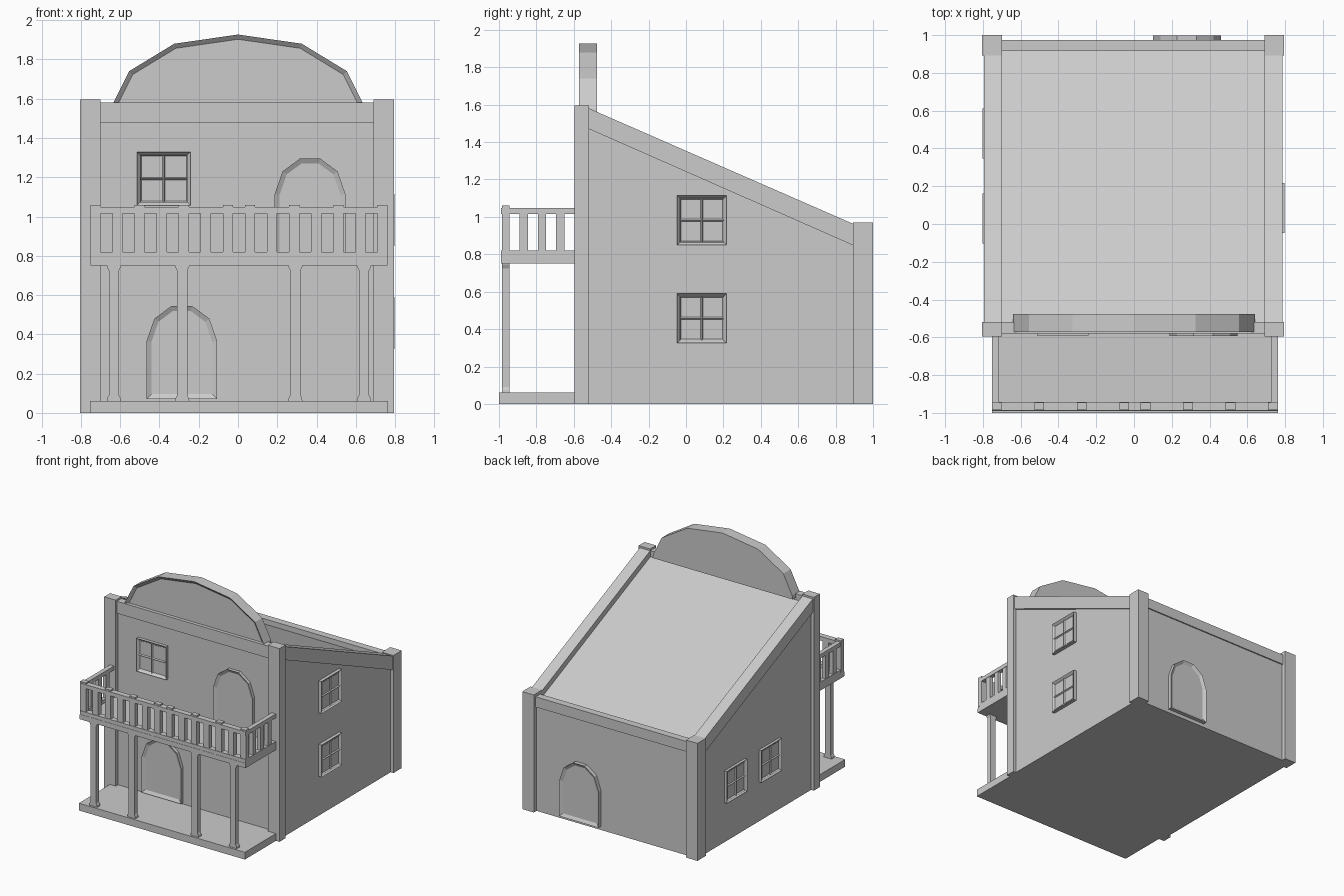
import bpy, bmesh, math
from mathutils import Matrix

if "Cube" in bpy.data.objects:
    bpy.data.objects.remove(bpy.data.objects["Cube"])

CX = -0.005   # house centre line
BX = 0.005    # balcony centre line


def finish(name, bm, loc=(0, 0, 0), rot=0.0):
    me = bpy.data.meshes.new(name)
    bm.to_mesh(me)
    bm.free()
    ob = bpy.data.objects.new(name, me)
    ob.location = loc
    ob.rotation_euler[2] = rot
    bpy.context.collection.objects.link(ob)
    return ob


def box(name, x0, x1, y0, y1, z0, z1):
    return prism(name, [(x0, z0), (x1, z0), (x1, z1), (x0, z1)], 'y', y0, y1)


def prism(name, pts, axis, a, b, rim=0.0, recess=0.0, loc=(0, 0, 0), rot=0.0):
    """Extrude a profile along x or y; optionally sink a panel in the -y face."""
    bm = bmesh.new()
    pos = (lambda u, v, w: (w, u, v)) if axis == 'x' else (lambda u, v, w: (u, w, v))
    ends = [[bm.verts.new(pos(u, v, w)) for u, v in pts] for w in (a, b)]
    front = bm.faces.new(ends[0])
    bm.faces.new(ends[1][::-1])
    n = len(pts)
    for i in range(n):
        j = (i + 1) % n
        bm.faces.new((ends[0][i], ends[1][i], ends[1][j], ends[0][j]))
    bmesh.ops.recalc_face_normals(bm, faces=bm.faces)
    if rim:
        bmesh.ops.inset_region(bm, faces=[front], thickness=rim, use_even_offset=True)
        bmesh.ops.translate(bm, verts=front.verts, vec=(0, recess, 0))
    return finish(name, bm, loc, rot)


def mirrored(half):
    return half + [(-x, z) for x, z in reversed(half) if x > 0]


def door(name, loc, height, rot=0.0):
    h = height
    arch = mirrored([(0.18, 0), (0.18, h - 0.18), (0.14, h - 0.065), (0.052, h)])
    prism(name, arch, 'y', -0.027, 0.02, 0.025, 0.014, loc, rot)


def window(name, loc, size, rot=0.0):
    s = size / 2
    prism(name + "_frame", [(-s, -s), (s, -s), (s, s), (-s, s)], 'y', -0.026, 0.02,
          0.014, 0.016, loc, rot)
    bm = bmesh.new()
    bmesh.ops.create_grid(bm, x_segments=2, y_segments=2, size=s - 0.015,
                          matrix=Matrix.Translation((0, -0.02, 0)) @ Matrix.Rotation(math.pi / 2, 4, 'X'))
    bmesh.ops.inset_individual(bm, faces=bm.faces[:], thickness=0.011, depth=-0.012)
    finish(name + "_panes", bm, loc, rot)


# House body with sloping roof
prism("house_body", [(-0.565, 0), (0.965, 0), (0.965, 0.88), (-0.52, 1.53), (-0.565, 1.53)],
      'x', CX - 0.775, CX + 0.775)

# Corner posts and sloping side parapets
for side, s in (("left", -1), ("right", 1)):
    xa, xb, xc = sorted((CX + s * 0.695, CX + s * 0.80)), sorted((CX + s * 0.695, CX + s * 0.79)), None
    box(f"front_corner_post_{side}", *xa, -0.595, -0.518, 0, 1.595)
    box(f"back_corner_post_{side}", *xa, 0.892, 1.0, 0, 0.97)
    prism(f"side_parapet_{side}", [(-0.53, 1.475), (0.90, 0.845), (0.90, 0.96), (-0.53, 1.585)],
          'x', *xb)

# Front and back parapets
box("front_parapet", CX - 0.7, CX + 0.7, -0.58, -0.52, 1.48, 1.58)
box("back_parapet", CX - 0.7, CX + 0.7, 0.915, 0.975, 0.86, 0.945)

# Curved gable sign board with a raised rim
prism("gable", mirrored([(0.64, 1.55), (0.635, 1.58), (0.555, 1.74), (0.325, 1.88), (0, 1.927)]),
      'y', -0.572, -0.477, 0.024, 0.02)

# Porch floor and its flared posts
box("porch_floor", BX - 0.758, BX + 0.758, -1.0, -0.55, 0, 0.06)
for i, x in enumerate((-0.632, -0.284, 0.292, 0.642)):
    shaft = mirrored([(0.036, 0.06), (0.034, 0.075), (0.026, 0.09), (0.026, 0.725), (0.036, 0.745), (0.036, 0.76)])
    prism(f"porch_post_{i}", shaft, 'y', -0.984, -0.945, loc=(x, 0, 0))

# Balcony floor, kerb and hand rails
box("balcony_floor", BX - 0.757, BX + 0.757, -0.99, -0.55, 0.75, 0.79)
for level, z0, z1 in (("kerb", 0.785, 0.82), ("hand_rail", 1.015, 1.048)):
    box(f"balcony_{level}_front", BX - 0.757, BX + 0.757, -0.988, -0.942, z0, z1)
    for s in (-1, 1):
        x0, x1 = sorted((BX + s * 0.72, BX + s * 0.757))
        box(f"balcony_{level}_side", x0, x1, -0.945, -0.56, z0, z1)

# Balusters: some stand proud of the hand rail
proud = (0, 2, 4, 6, 7, 9, 11, 13)
for i in range(14):
    x = BX + (i - 6.5) * 0.1125
    top = 1.06 if i in proud else 1.03
    box(f"front_baluster_{i}", x - 0.026, x + 0.026, -0.984, -0.944, 0.80, top)
for s in (-1, 1):
    x0, x1 = sorted((BX + s * 0.723, BX + s * 0.754))
    for i in range(3):
        y = -0.868 + i * 0.098
        box(f"side_baluster_{i}", x0, x1, y - 0.022, y + 0.022, 0.80, 1.03)

# Doors
door("front_door", (-0.286, -0.565, 0.07), 0.475)
door("balcony_door", (0.367, -0.565, 0.785), 0.51)
door("back_door", (0.28, 0.97, 0.03), 0.475, math.pi)

# Windows
window("front_window", (-0.378, -0.565, 1.193), 0.272)
for i, z in enumerate((0.457, 0.982)):
    window(f"right_window_{i}", (CX + 0.777, 0.085, z), 0.265, math.pi / 2)
for i, y in enumerate((0.03, 0.48)):
    window(f"left_window_{i}", (CX - 0.772, y, 0.457), 0.265, -math.pi / 2)
